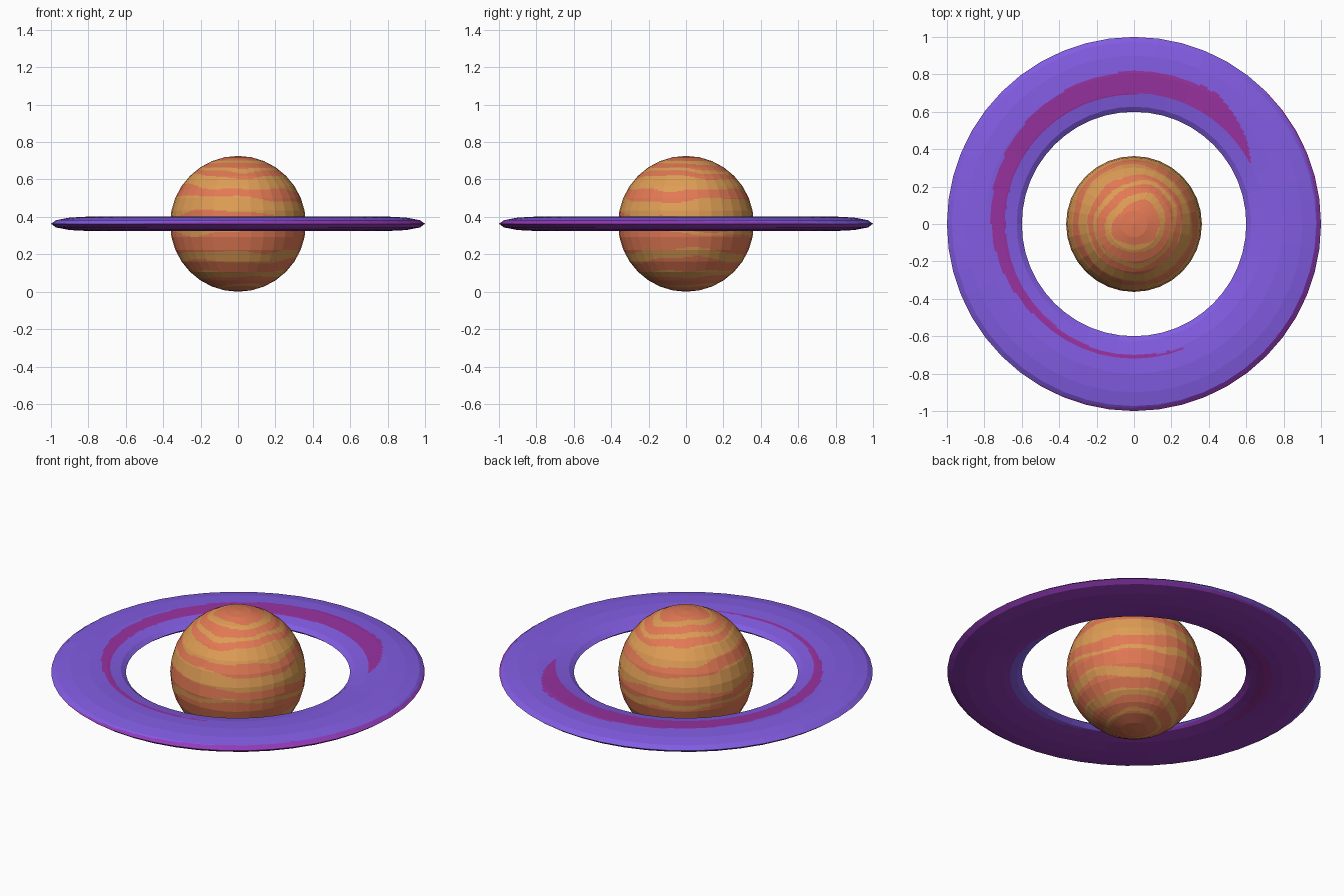
import bpy, bmesh, math
from math import sin, cos, radians, degrees, pi

if "Cube" in bpy.data.objects:
    bpy.data.objects.remove(bpy.data.objects["Cube"])


def material(name, r, g, b):
    def lin(c):
        c /= 255
        return c / 12.92 if c <= 0.04045 else ((c + 0.055) / 1.055) ** 2.4
    m = bpy.data.materials.new(name)
    m.diffuse_color = (lin(r), lin(g), lin(b), 1)
    m.use_nodes = True
    m.node_tree.nodes["Principled BSDF"].inputs["Base Color"].default_value = m.diffuse_color
    return m


coral = material("coral", 226, 121, 84)
tan = material("tan", 222, 157, 85)
violet = material("violet", 130, 92, 226)
magenta = material("magenta", 152, 50, 160)
plum = material("plum", 146, 58, 184)

CENTER_Z = 0.363
R = 0.363
RING_H = 0.0385


def finish(obj, name, mats, rule, cuts):
    """Split the flat facets finely, then paint them by rule(x, y, z)."""
    obj.name = name
    for m in mats:
        obj.data.materials.append(m)
    bm = bmesh.new()
    bm.from_mesh(obj.data)
    bmesh.ops.subdivide_edges(bm, edges=bm.edges[:], cuts=cuts, use_grid_fill=True)
    for f in bm.faces:
        f.material_index = rule(*f.calc_center_median())
        f.smooth = False
    bm.to_mesh(obj.data)
    bm.free()


# planet: wavy cloud bands, given as height ranges above the base
BANDS = [(0.688, 0.704), (0.645, 0.662), (0.55, 0.617), (0.405, 0.495),
         (0.315, 0.34), (0.16, 0.21), (0.075, 0.105), (0.025, 0.035)]


def planet_rule(x, y, z):
    t = math.atan2(y, x)
    spread = math.hypot(x, y) / R
    h = z + R + spread * (0.014 * sin(t + 5 * z) + 0.013 * sin(2 * t + 17 * z + 1)
                          + 0.009 * sin(3 * t - 26 * z) + 0.007 * spread * sin(7 * t + 20 * z))
    return int(any(a < h < b for a, b in BANDS))


bpy.ops.mesh.primitive_uv_sphere_add(segments=32, ring_count=16, radius=R)
planet = bpy.context.object
finish(planet, "planet", [coral, tan], planet_rule, 9)
planet.location.z = CENTER_Z


# ring: violet above, plum below, with a tapering magenta streak on top
STREAK = [(28, 0.70, 0.708), (40, 0.70, 0.765), (57, 0.70, 0.825), (90, 0.695, 0.817),
          (135, 0.69, 0.795), (180, 0.688, 0.765), (225, 0.685, 0.72),
          (270, 0.703, 0.716), (292, 0.705, 0.715)]


def in_streak(a, r):
    for (a0, i0, o0), (a1, i1, o1) in zip(STREAK, STREAK[1:]):
        if a0 <= a <= a1:
            k = (a - a0) / (a1 - a0)
            return i0 + (i1 - i0) * k <= r <= o0 + (o1 - o0) * k
    return False


def ring_rule(x, y, z):
    r = math.hypot(x, y)
    t = math.atan2(y, x)
    a = degrees(t) % 360
    tube = math.atan2(z / RING_H, (r - 0.8) / 0.2)
    if z > 0 and in_streak(a, r):
        return 1
    # streak on the underside near the inner edge
    if z < 0 and 92 < a < 190 and abs(r - 0.70) < 0.042 * sin(radians((a - 92) * 180 / 98)):
        return 1
    # the two-tone border rolls inward on the front right side
    outer = 0.55 * cos(t + radians(38))
    inner = 0.38 + 0.42 * cos(t + radians(45))
    if abs(tube) < pi / 2:
        return 0 if tube > outer else 2
    height = (pi - tube) if tube > 0 else (-pi - tube)
    return 0 if height > -inner else 2


bpy.ops.mesh.primitive_torus_add(major_segments=48, minor_segments=12,
                                 major_radius=0.8, minor_radius=0.2)
ring = bpy.context.object
for v in ring.data.vertices:
    v.co.z *= RING_H / 0.2
finish(ring, "ring", [violet, magenta, plum], ring_rule, 9)
ring.location.z = CENTER_Z
